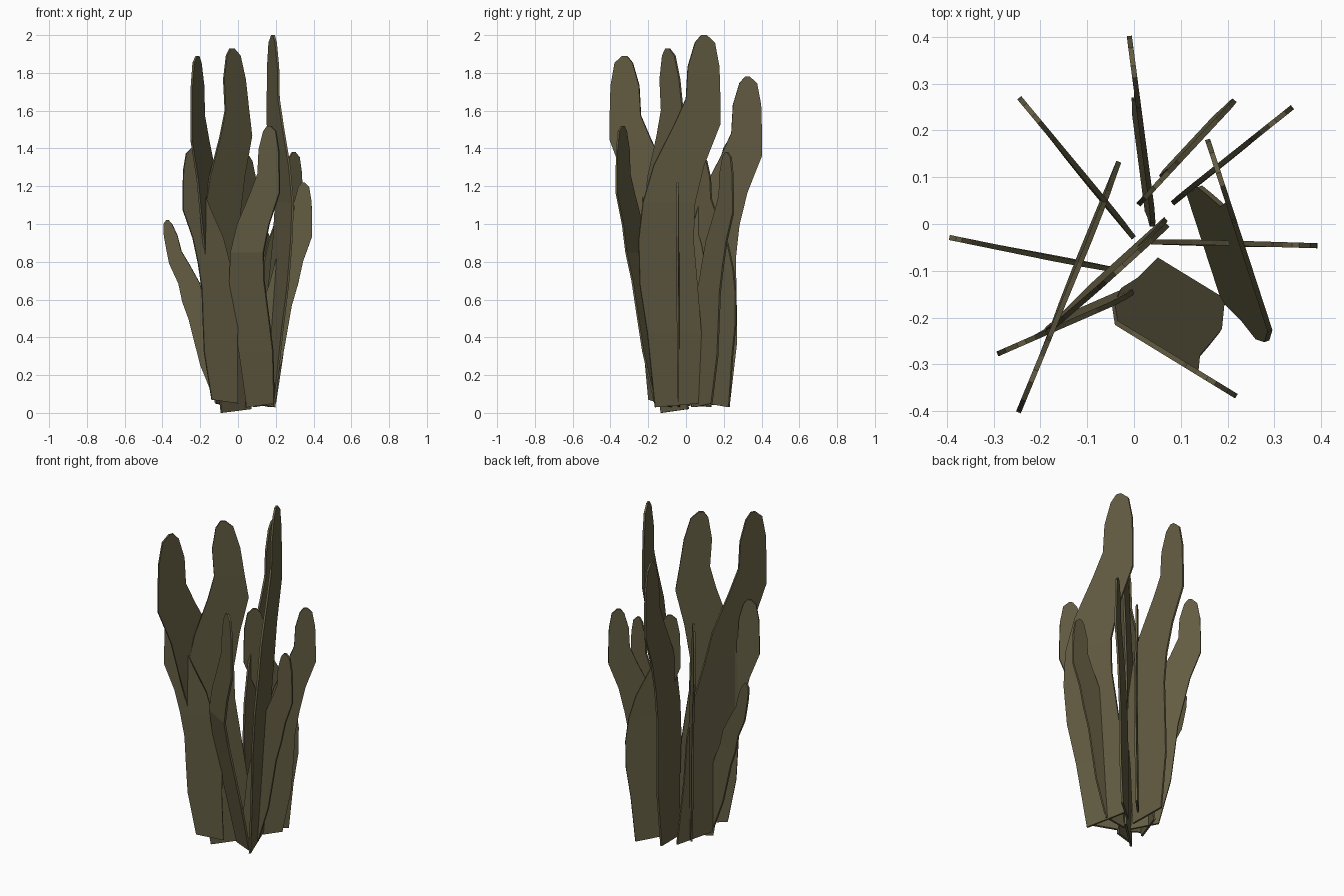
import bpy
from mathutils import Vector

if "Cube" in bpy.data.objects:
    bpy.data.objects.remove(bpy.data.objects["Cube"])

mat = bpy.data.materials.new("olive brown")
mat.diffuse_color = (0.125, 0.108, 0.055, 1)
mat.use_nodes = True
mat.node_tree.nodes["Principled BSDF"].inputs["Base Color"].default_value = mat.diffuse_color

# shared frond outline: height fraction, trailing edge, leading edge
ROWS = [(0, -.28, -.04), (.2, -.32, -.02), (.33, -.36, -.04), (.45, -.365, -.06),
        (.55, -.34, -.05), (.65, -.28, 0), (.76, -.165, .09), (.83, -.10, .09),
        (.915, -.09, .085), (.98, -.05, .06), (1, -.015, .015)]


def frond(name, tip, direction, base, height, z0=.03, reach=.55, bend=0, wide=1):
    """Thin plate, leaning from its base to a vertical tip; bend curls the tip sideways."""
    tip, base = Vector(tip), Vector(base)
    d = Vector(direction).normalized()
    w = (height / 2) ** 1.3 * wide
    shift = base - (tip + d * -.16 * w)
    verts = []
    for i, (t, lo, hi) in enumerate(ROWS):
        k = max(0, 1 - t / reach)
        curl = bend * max(0, t - .7) / .3
        for j, u in enumerate((lo, hi)):
            p = tip + d * (u * w + curl) + shift * k
            slant = .02 * j if i == 0 else 0
            verts.append((p.x, p.y, z0 + (height - z0) * t + slant))
    faces = [(2 * i, 2 * i + 1, 2 * i + 3, 2 * i + 2) for i in range(len(ROWS) - 1)]
    me = bpy.data.meshes.new(name)
    me.from_pydata(verts, [], faces)
    me.materials.append(mat)
    ob = bpy.data.objects.new(name, me)
    bpy.context.collection.objects.link(ob)
    s = ob.modifiers.new("thickness", "SOLIDIFY")
    s.thickness = .011
    s.offset = 0


# tall fronds
frond("tall_frond_right", (.185, .095), (-.31, .95), (.155, -.05), 2.0)
frond("tall_frond_centre", (.02, -.05), (.74, .67), (-.01, -.06), 1.93, 0,
      reach=.8, bend=-.07, wide=.92)
frond("tall_frond_left", (-.215, -.325), (-.38, -.92), (-.075, .03), 1.89)
frond("tall_frond_back", (0, .325), (-.13, .99), (.015, .13), 1.78)
# middle fronds
frond("front_frond", (.165, -.335), (.85, -.52), (.12, -.12), 1.52)
frond("back_left_frond", (-.208, .225), (-.64, .77), (-.05, .03), 1.43)
frond("front_left_frond", (-.24, -.255), (-.915, -.4), (-.07, -.165), 1.40, .05)
frond("outer_right_frond", (.295, .215), (.78, .62), (.14, .09), 1.38)
frond("inner_frond", (.05, .085), (-.68, -.73), (.12, .17), 1.36, wide=1.1)
# short fronds
frond("right_short_frond", (.345, -.045), (1, -.03), (.10, -.04), 1.22)
frond("left_short_frond", (-.315, -.045), (-.98, .2), (-.08, -.09), 1.02, .06, bend=.06)
